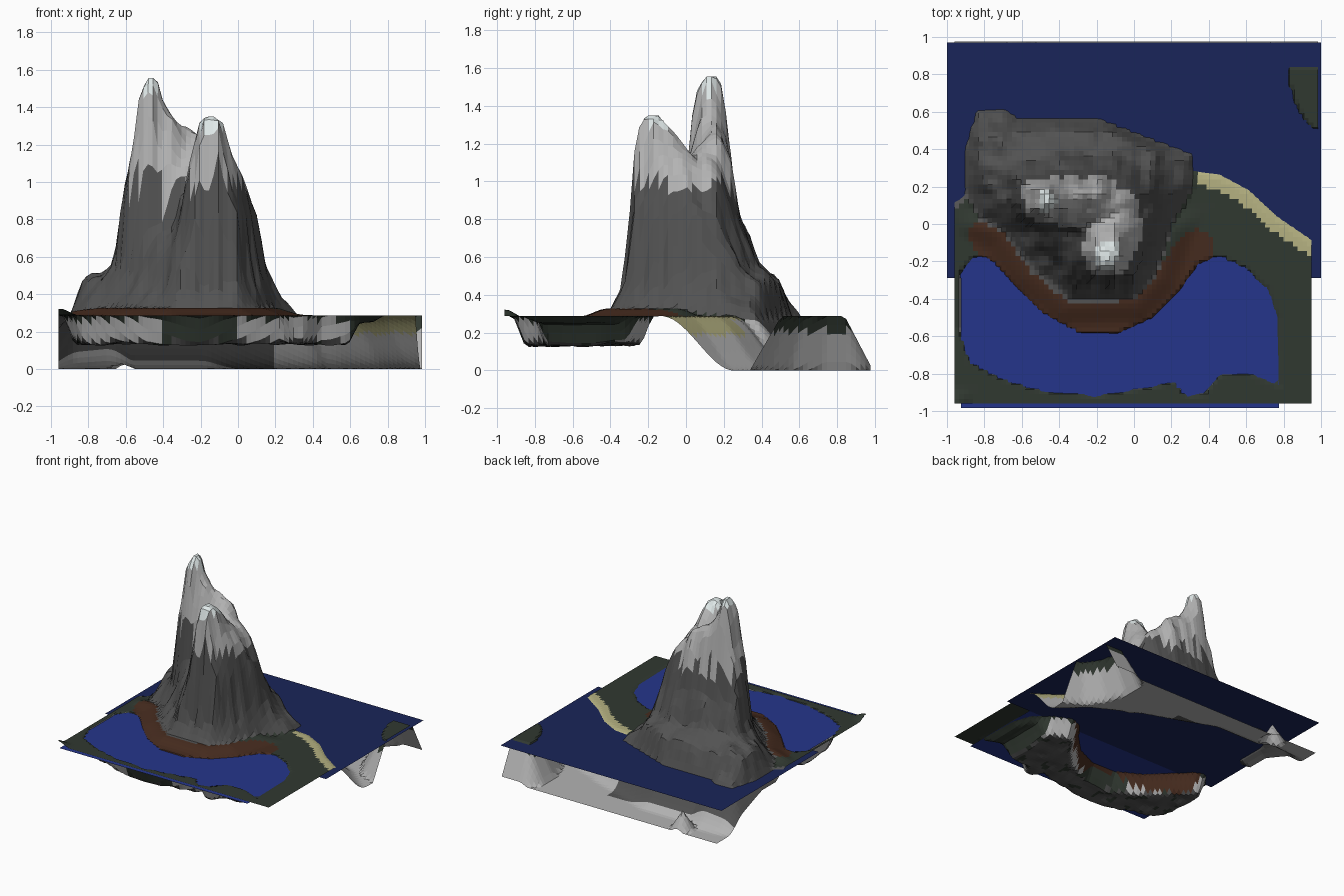
import bpy, bmesh, math
from mathutils import Vector, noise

if "Cube" in bpy.data.objects:
    bpy.data.objects.remove(bpy.data.objects["Cube"])

LAND, SEA_Z, LAKE_Z = 0.287, 0.277, 0.281

# --- contour outlines of the mountain, from foot to shoulders
FOOT = [(-.9, .2), (-.9, .38), (-.84, .6), (-.7, .61), (-.62, .56), (-.2, .56), (0, .48), (.31, .37),
        (.32, .2), (.21, 0), (.12, -.28), (0, -.41), (-.35, -.42), (-.55, -.26), (-.7, -.05), (-.84, .03)]
LOW = [(-.77, .2), (-.83, .27), (-.83, .46), (-.5, .5), (-.1, .49), (.12, .38), (.18, .15), (.13, -.05),
       (.06, -.2), (0, -.32), (-.3, -.33), (-.42, -.2), (-.55, -.08), (-.67, .05)]
SHELF = [(-.67, .15), (-.66, .32), (-.4, .37), (-.1, .36), (.1, .27), (.15, .12), (.11, -.08), (.04, -.21),
         (-.01, -.315), (-.3, -.325), (-.38, -.2), (-.5, -.06), (-.63, .06)]
MID = [(-.645, .1), (-.63, .24), (-.4, .295), (-.1, .28), (.08, .18), (.105, .05), (.06, -.12), (-.01, -.28),
       (-.24, -.3), (-.3, -.18), (-.34, -.04), (-.55, .01)]
HIGH = [(-.6, .1), (-.58, .22), (-.4, .255), (-.15, .235), (0, .16), (.025, 0), (0, -.15), (-.04, -.26),
        (-.2, -.275), (-.26, -.2), (-.25, -.02), (-.4, -.01), (-.55, .02)]
# --- the two summits
TALL_1 = [(-.555, .07), (-.54, .2), (-.4, .225), (-.25, .21), (-.16, .18), (-.17, .12), (-.36, .05), (-.46, .025)]
TALL_2 = [(-.53, .08), (-.51, .19), (-.44, .2), (-.4, .15), (-.41, .08), (-.46, .05)]
SHORT_1 = [(-.24, -.18), (-.2, -.265), (-.1, -.26), (-.05, -.18), (-.05, -.06), (-.1, .0), (-.22, -.07)]
SHORT_2 = [(-.225, -.17), (-.19, -.24), (-.11, -.24), (-.075, -.17), (-.09, -.1), (-.2, -.11)]
BASE = [(LAND, FOOT), (.47, LOW), (.56, SHELF), (.8, MID), (1.03, HIGH)]
TALL = BASE + [(1.22, TALL_1), (1.44, TALL_2)]
SHORT = BASE + [(1.18, SHORT_1), (1.31, SHORT_2)]
# --- lowland, lake, islet and dirt path outlines
PLAIN = [(-1.5, -1.5), (1.5, -1.5), (1.5, -.5), (.97, -.13), (.75, .02), (.6, .16), (.45, .24), (.3, .26),
         (-.7, .3), (-.88, .14), (-.94, .09), (-1.5, .05)]
LAKE = [(-.93, -.28), (-.85, -.18), (-.77, -.2), (-.65, -.33), (-.5, -.48), (-.3, -.59), (-.1, -.6), (.1, -.51),
        (.25, -.36), (.35, -.22), (.45, -.18), (.6, -.25), (.72, -.35), (.77, -.5), (.78, -.87), (.6, -.79),
        (.45, -.8), (.37, -.9), (.28, -.91), (.22, -.83), (.1, -.86), (-.2, -.91), (-.5, -.88), (-.7, -.82),
        (-.87, -.73), (-.93, -.55)]
ISLET = [(.83, .84), (.83, .75), (.87, .62), (.93, .53), (1.2, .4), (1.2, .84)]
PATH = [(-.78, -.06), (-.65, -.27), (-.45, -.44), (-.2, -.51), (0, -.49), (.2, -.31), (.33, -.13)]


def seg_dist(x, y, a, b):
    ex, ey = b[0] - a[0], b[1] - a[1]
    t = max(0, min(1, ((x - a[0]) * ex + (y - a[1]) * ey) / (ex * ex + ey * ey)))
    return math.hypot(x - a[0] - t * ex, y - a[1] - t * ey)


def inside_dist(x, y, poly):
    """Signed distance to an outline, positive inside."""
    d, inside = 9, False
    for a, b in zip(poly, poly[1:] + poly[:1]):
        d = min(d, seg_dist(x, y, a, b))
        if (a[1] > y) != (b[1] > y) and x < a[0] + (y - a[1]) * (b[0] - a[0]) / (b[1] - a[1]):
            inside = not inside
    return d if inside else -d


def smooth(t):
    t = max(0, min(1, t))
    return t * t * (3 - 2 * t)


def stack_height(x, y, stack, top):
    """Interpolate between nested contours."""
    h, d = 0, 0
    for i, (z, poly) in enumerate(stack):
        e = inside_dist(x, y, poly)
        if e <= 0:
            return h + (z - h) * d / (d - e) if i else 0
        h, d = z, e
    return h + (top - h) * min(1, d / .035)


def path_dist(x, y):
    return min(seg_dist(x, y, a, b) for a, b in zip(PATH, PATH[1:]))


def height(x, y):
    foot = inside_dist(x, y, FOOT)
    n = noise.noise(Vector((x * 9, y * 9, 1.3)))
    if foot > 0:
        # small sideways warp folds the cliffs
        w = .022 * smooth(foot / .08)
        u = x + w * noise.noise(Vector((x * 13, y * 13, 4)))
        v = y + w * noise.noise(Vector((x * 13, y * 13, 9)))
        h = max(stack_height(u, v, TALL, 1.555), stack_height(u, v, SHORT, 1.35))
        h += n * .04 * smooth(foot / .1) * (1 - smooth((h - 1.0) / .3))
        return max(h, LAND + .04 * smooth((.1 - y) / .15))
    plain, islet = inside_dist(x, y, PLAIN), inside_dist(x, y, ISLET)
    slope = max(1 - smooth((.01 - plain) / .33), 1 - smooth((.04 - foot) / .3),
                1 - max(0, min(1, -islet / .15)))
    h = LAND * slope
    if plain > 0:
        h = LAND
    if y < .1:
        lake = inside_dist(x, y, LAKE)
        shallow = 1 - .75 * smooth((x - .58) / .08)
        h -= (.15 + .02 * n) * smooth((lake + .015) / .08) * shallow
        if lake < 0 and plain > 0:
            h += .04 * (1 - smooth(-foot / .14)) * smooth(-lake / .05) * smooth((.1 - y) / .15)
            h += .035 * smooth((-.87 - y) / .08) * smooth((-.85 - x) / .1)
    elif x < -.5:
        h += .15 * max(0, 1 - math.hypot(x + .6, y - .9) / .09)   # seabed lump
    return max(0, h)


def material(name, rgb):
    m = bpy.data.materials.new(name)
    m.diffuse_color = (*rgb, 1)
    m.use_nodes = True
    m.node_tree.nodes["Principled BSDF"].inputs["Base Color"].default_value = m.diffuse_color
    return m


def add_object(name, bm, mats):
    me = bpy.data.meshes.new(name)
    bm.to_mesh(me)
    bm.free()
    for m in mats:
        me.materials.append(m)
    ob = bpy.data.objects.new(name, me)
    bpy.context.collection.objects.link(ob)
    return ob


ROCK, PALE, SNOW, GRASS, DIRT, SAND = range(6)
ground_mats = [material("rock", (.085, .085, .085)), material("pale_rock", (.45, .45, .45)),
               material("snow", (.75, .82, .82)), material("grass", (.03, .04, .03)),
               material("dirt", (.06, .024, .013)), material("sand", (.46, .44, .22))]


def ground_type(c):
    x, y, z = c
    n = noise.noise(Vector((x * 14, y * 14, 7)))
    foot, plain = inside_dist(x, y, FOOT), inside_dist(x, y, PLAIN)
    if foot > 0 or foot > -.08 and plain < 0 and x < .32:
        if z > (1.48 if y > 0 else 1.28):
            return SNOW
        return PALE if z > 1.0 + .12 * n else ROCK
    if y < 0 and path_dist(x, y) < .1:
        return DIRT
    if z > SEA_Z - .012:
        return SAND if x > .33 and y < .4 and plain < .05 and (y > -.18) else GRASS
    if y < 0 and x < .8 and plain > 0:         # lake bed
        if z > .155:
            return GRASS if abs(x + .2) < .2 or x > .6 else PALE
        return GRASS if n > .3 else ROCK
    if inside_dist(x, y, ISLET) > -.04:
        return GRASS
    if x > .55 and y < .35 and z > .19:
        return SAND
    return PALE if x > .2 or y > .75 else ROCK


# --- terrain: one height grid, coloured by ground type
N = 76
bm = bmesh.new()
rows = []
for j in range(N + 1):
    y = -.96 + 1.935 * j / N
    right = .95 + .035 * smooth((y + .1) / .5)
    rows.append([])
    for i in range(N + 1):
        x = -.96 + (right + .96) * i / N
        rows[-1].append(bm.verts.new((x, y, height(x, y))))
for j in range(N):
    for i in range(N):
        f = bm.faces.new((rows[j][i], rows[j][i + 1], rows[j + 1][i + 1], rows[j + 1][i]))
        f.material_index = ground_type(f.calc_center_median())
add_object("mountain_terrain", bm, ground_mats)


# --- flat water sheets
def water(name, x0, x1, y0, y1, z, rgb):
    bm = bmesh.new()
    bm.faces.new([bm.verts.new(p) for p in ((x0, y0, z), (x1, y0, z), (x1, y1, z), (x0, y1, z))])
    add_object(name, bm, [material(name, rgb)])


water("sea_surface", -1, 1, -.29, .97, SEA_Z, (.01, .018, .1))
water("lake_surface", -.925, .775, -.985, -.17, LAKE_Z, (.018, .036, .26))
